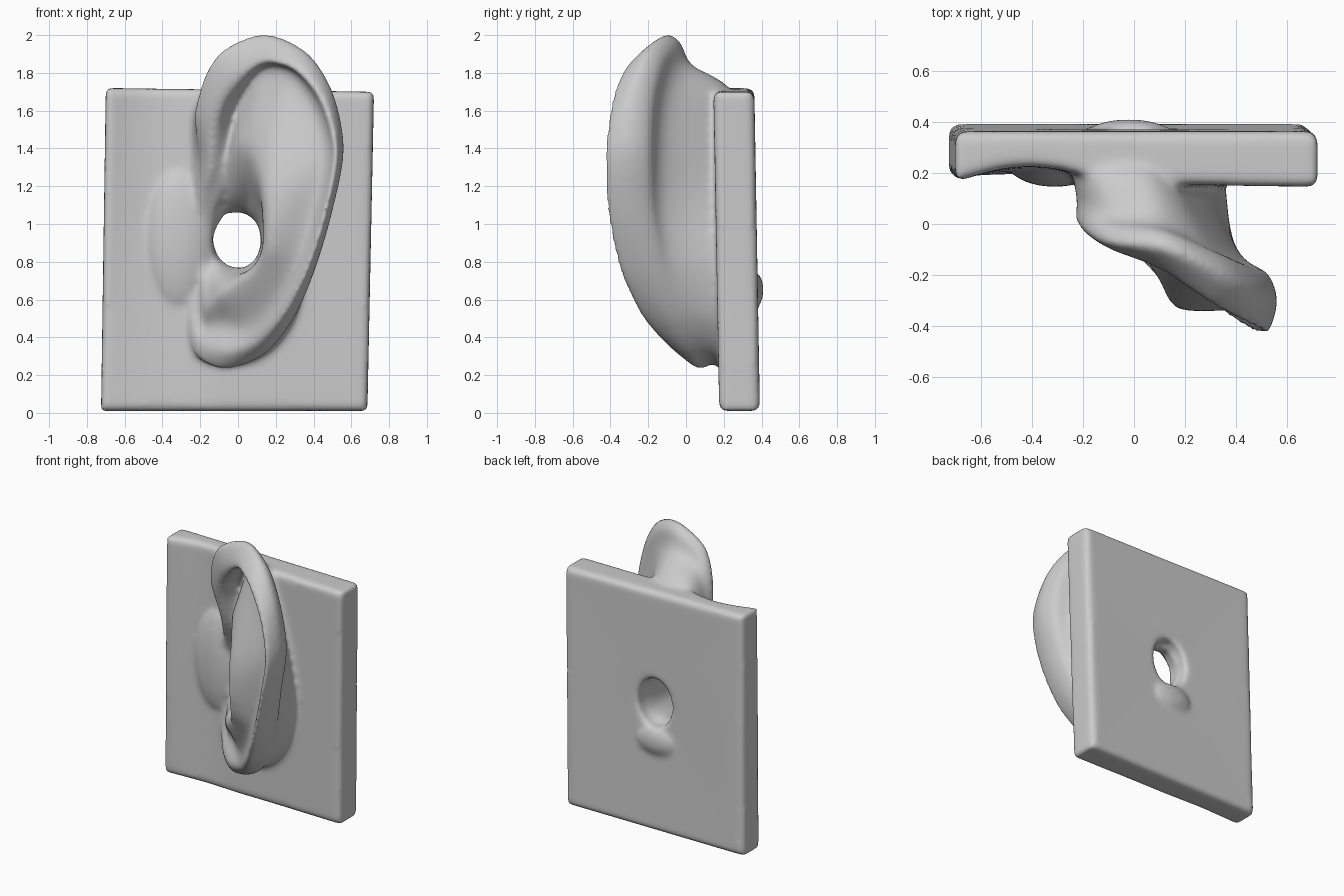
import bpy, bmesh, math
from mathutils import Vector as V

if "Cube" in bpy.data.objects:
    bpy.data.objects.remove(bpy.data.objects["Cube"])

HOLE_C, HOLE_RX, HOLE_RZ = (-0.005, 0.915), 0.133, 0.172


def catmull(a, b, c, d, t, k=0.45):
    m1, m2 = (c - a) * k, (d - b) * k
    return (b * (2*t**3 - 3*t**2 + 1) + m1 * (t**3 - 2*t**2 + t)
            + c * (3*t**2 - 2*t**3) + m2 * (t**3 - t**2))


def resample(points, steps):
    n = len(points)
    return [catmull(points[i-1], points[i], points[(i+1) % n], points[(i+2) % n], s / steps)
            for i in range(n) for s in range(steps)]


def ring(*pts):
    return [V(p) for p in pts]


def mesh_object(name, bm):
    bmesh.ops.recalc_face_normals(bm, faces=bm.faces)
    me = bpy.data.meshes.new(name)
    bm.to_mesh(me)
    bm.free()
    ob = bpy.data.objects.new(name, me)
    bpy.context.collection.objects.link(ob)
    return ob


def closed_loft(name, spokes):
    """Skin closed in both directions, so it keeps its through hole."""
    bm = bmesh.new()
    grid = [[bm.verts.new(p) for p in spoke] for spoke in spokes]
    n, m = len(grid), len(grid[0])
    for i in range(n):
        a, b = grid[i], grid[(i + 1) % n]
        for j in range(m):
            k = (j + 1) % m
            bm.faces.new((a[j], b[j], b[k], a[k]))
    return mesh_object(name, bm)


def apply(ob, kind, **settings):
    m = ob.modifiers.new(kind, kind)
    for key, value in settings.items():
        setattr(m, key, value)
    bpy.context.view_layer.objects.active = ob
    bpy.ops.object.modifier_apply(modifier=m.name)


def hole_point(a, y):
    return V((HOLE_C[0] + HOLE_RX * math.cos(a), y, HOLE_C[1] + HOLE_RZ * math.sin(a)))


# Guide rings of the ear, clockwise from the left side
rim = ring((-.26, .22, .95), (-.2, .1, 1.3), (-.22, 0, 1.6), (-.11, -.08, 1.88),
           (.13, -.11, 2.0), (.36, -.22, 1.91), (.5, -.29, 1.7), (.56, -.31, 1.4),
           (.5, -.3, 1.07), (.4, -.22, .74), (.28, -.1, .48), (.12, 0, .3),
           (-.1, .07, .24), (-.25, .17, .38))
groove = ring((-.19, .19, .95), (-.09, .06, 1.3), (-.03, .06, 1.52), (.0, .05, 1.62),
              (.12, -.07, 1.79), (.27, -.2, 1.77), (.39, -.28, 1.6), (.45, -.34, 1.36),
              (.4, -.33, 1.08), (.31, -.29, .8), (.18, -.18, .58), (.05, -.06, .48),
              (-.08, .06, .47), (-.2, .16, .5))
ridge = ring((-.17, .19, .95), (-.08, .1, 1.2), (-.04, .01, 1.36), (.0, -.07, 1.41),
             (.06, -.16, 1.39), (.11, -.24, 1.31), (.14, -.3, 1.21), (.155, -.32, 1.1),
             (.155, -.32, .97), (.14, -.29, .86), (.09, -.21, .76), (0, -.11, .69),
             (-.1, -.01, .63), (-.18, .12, .6))
wall = ring((-.15, .22, .93), (-.1, .2, 1.08), (-.06, .16, 1.12), (-.01, .1, 1.15),
            (.05, .06, 1.15), (.1, -.03, 1.11), (.13, -.08, 1.05), (.135, -.08, .98),
            (.135, -.08, .9), (.12, -.05, .82), (.06, 0, .755), (0, .06, .74),
            (-.08, .12, .74), (-.14, .2, .8))
root = [V((x, .26, z)) for x, z in (
    (-.3, .95), (-.25, 1.3), (-.22, 1.57), (-.13, 1.66), (.03, 1.66), (.1, 1.6),
    (.15, 1.45), (.21, 1.25), (.28, 1.05), (.33, .8), (.28, .52), (.14, .34),
    (-.1, .28), (-.28, .4))]
fold = (.4, .45, .55, .65, .7, .65, .5, .4, .35, .35, .38, .38, .4, .4)  # helix width
crest, back, neck, hole = [], [], [], []
for r, g, o, w, f in zip(rim, groove, root, wall, fold):
    weight = min(1, max(.1, (.22 - r.y) / .3))
    crest.append(r.lerp(g, f) + V((0, -.11 * weight, 0)))
    for target, s, sy in ((back, .1, .2), (neck, .45, .36)):
        p = r.lerp(o, s)
        target.append(V((p.x, r.y + (o.y - r.y) * sy, p.z)))
    hole.append(hole_point(math.atan2(w.z - HOLE_C[1], w.x - HOLE_C[0]), .3))

# Ear: from the canal over the rim and back to the plate
rings = [resample(r, 8) for r in (hole, wall, ridge, groove, crest, rim, back, neck, root)]
ear = closed_loft("ear", [resample(list(s), 6) for s in zip(*rings)])


# Backing plate: slightly out of square, leaning, hollowed on the left, pierced
def plate_point(u, v, y, front=False):
    """u, v in -1..1 over the plate face."""
    t = (v + 1) / 2
    right, left = .685 + .035 * t, -.725 + .025 * t
    x = left + (right - left) * (u + 1) / 2
    z = .01 + t * (1.70 - .01 * u)
    y -= .03 * t
    if front:
        if x < -.1:
            y += (.01 + .06 * t) * max(0, math.sin(math.pi * (x + .72) / .62))
        y -= .015 * max(0, x)
    return V((x, y, z))


spokes = []
N = 40
square = ([(-1, -1 + 2*i/N) for i in range(N)] + [(-1 + 2*i/N, 1) for i in range(N)]
          + [(1, 1 - 2*i/N) for i in range(N)] + [(1 - 2*i/N, -1) for i in range(N)])
for u, v in square:
    e = plate_point(u, v, 0)
    a = math.atan2(e.z - HOLE_C[1], e.x - HOLE_C[0])
    col = [hole_point(a, .37), hole_point(a, .2)]
    for s in (.3, .4, .5, .6, .7, .8, .88, .97):
        col.append(plate_point(.02 + (u - .02) * s, .07 + (v - .07) * s, .185, True))
    col += [plate_point(u, v, .205, True), plate_point(u, v, .37),
            plate_point(.96*u, .97*v, .392)]
    spokes.append(col)
plate = closed_loft("backing_plate", spokes)


# Soft lumps: lip behind the hole and tragus
def lump(name, loc, size):
    bm = bmesh.new()
    bmesh.ops.create_uvsphere(bm, u_segments=24, v_segments=16, radius=1)
    for v in bm.verts:
        v.co = V(loc) + V([a * b for a, b in zip(v.co, size)])
    return mesh_object(name, bm)


lumps = [lump("rear_lip", (-.02, .36, .65), (.16, .05, .1)),
         lump("tragus", (-.31, .23, .92), (.18, .085, .38))]

# Fuse everything into one softly modelled skin
bpy.ops.object.select_all(action='DESELECT')
for ob in [ear, plate] + lumps:
    ob.select_set(True)
bpy.context.view_layer.objects.active = ear
bpy.ops.object.join()
ear.name = "ear_on_plate"
apply(ear, 'REMESH', mode='VOXEL', voxel_size=.015)
apply(ear, 'SMOOTH', factor=.5, iterations=14)
for p in ear.data.polygons:
    p.use_smooth = True
